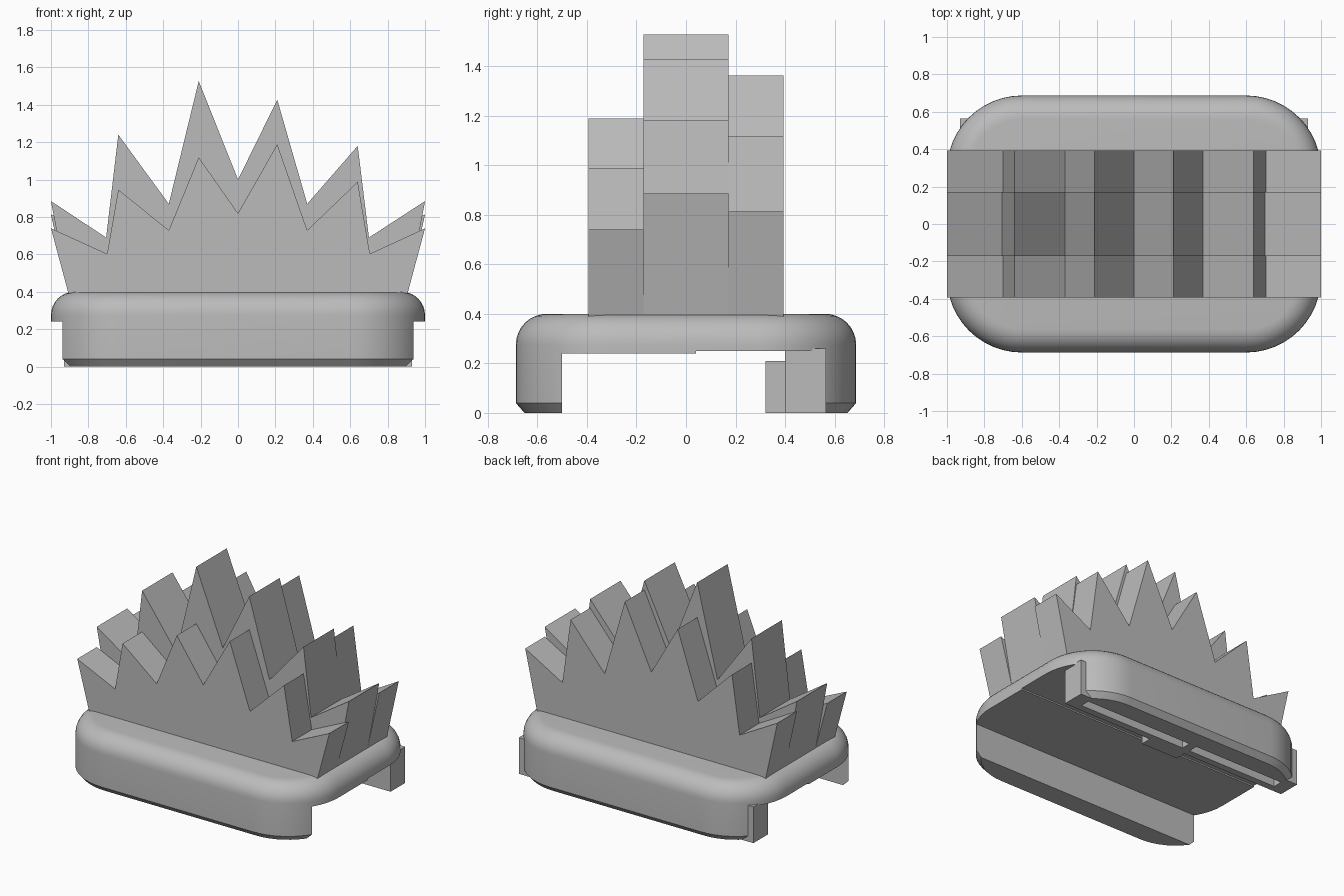
import bpy, bmesh, math

cube = bpy.data.objects.get("Cube")
if cube:
    bpy.data.objects.remove(cube, do_unlink=True)

grey = bpy.data.materials.new("grey plastic")
grey.use_nodes = True
colour = (0.5, 0.5, 0.5, 1)
grey.diffuse_color = colour
grey.node_tree.nodes["Principled BSDF"].inputs["Base Color"].default_value = colour


def finish(bm, name):
    bmesh.ops.recalc_face_normals(bm, faces=bm.faces[:])
    mesh = bpy.data.meshes.new(name)
    bm.to_mesh(mesh)
    bm.free()
    mesh.materials.append(grey)
    obj = bpy.data.objects.new(name, mesh)
    bpy.context.collection.objects.link(obj)
    return obj


def box(name, xs, ys, zs):
    bm = bmesh.new()
    bmesh.ops.create_cube(bm, size=1)
    for v in bm.verts:
        for i, (low, high) in enumerate((xs, ys, zs)):
            v.co[i] = high if v.co[i] > 0 else low
    return finish(bm, name)


def rounded_outline(inset, half_x=1.0, half_y=0.687, radius=0.4, steps=12):
    points = []
    for corner, (sx, sy) in enumerate(((1, 1), (-1, 1), (-1, -1), (1, -1))):
        for i in range(steps + 1):
            a = math.pi / 2 * (corner + i / steps)
            r = radius - inset
            points.append((sx * (half_x - radius) + r * math.cos(a),
                           sy * (half_y - radius) + r * math.sin(a)))
    return points


def cut(target, xs, ys, zs):
    cutter = box("cutter", xs, ys, zs)
    cutter.hide_render = True
    mod = target.modifiers.new("cut", "BOOLEAN")
    mod.operation = "DIFFERENCE"
    mod.solver = "EXACT"
    mod.object = cutter
    bpy.context.view_layer.objects.active = target
    bpy.ops.object.modifier_apply(modifier=mod.name)
    bpy.data.objects.remove(cutter, do_unlink=True)


# Rounded base: chamfered below, rolled over at the top
rings = [(0.035, 0), (0, 0.04)]
roll = 0.125
for i in range(9):
    a = math.pi / 2 * i / 8
    rings.append((roll * (1 - math.cos(a)), 0.4 - roll + roll * math.sin(a)))
bm = bmesh.new()
loops = [[bm.verts.new((x, y, z)) for x, y in rounded_outline(inset)]
         for inset, z in rings]
for low, high in zip(loops, loops[1:]):
    for i in range(len(low)):
        j = (i + 1) % len(low)
        bm.faces.new((low[i], low[j], high[j], high[i]))
bm.faces.new(loops[0][::-1])
bm.faces.new(loops[-1])
base = finish(bm, "base")

# Stepped channel along the underside, leaving a rail front and back
cut(base, (-2, 2), (-0.5, 0.045), (-1, 0.24))
cut(base, (-2, 2), (0.04, 0.52), (-1, 0.25))
bpy.ops.object.select_all(action="DESELECT")
base.select_set(True)
bpy.context.view_layer.objects.active = base
bpy.ops.object.shade_smooth_by_angle(angle=math.radians(30))

# Clip bar behind the slot, with end blocks and a middle stub
box("clip_bar", (-0.9, 0.9), (0.4, 0.45), (0, 0.252))
box("clip_bridge", (-0.1, -0.04), (0.44, 0.53), (0, 0.252))
box("clip_stub", (-0.1, 0.2), (0.32, 0.41), (0, 0.21))
for side, name in ((1, "left"), (-1, "right")):
    xs = sorted((side * 0.83, side * 0.93))
    box(name + "_end_block", xs, (0.4, 0.565), (0, 0.26))

# Three spiky crests: one outline, scaled in height and mirrored
spikes = [(-0.905, 0.38), (-1, 0.885), (-0.705, 0.69), (-0.64, 1.24),
          (-0.37, 0.87), (-0.21, 1.527), (0, 1.0), (0.21, 1.427),
          (0.37, 0.87), (0.64, 1.18), (0.7, 0.69), (1, 0.885), (0.905, 0.38)]


def crest(name, y0, y1, height, side):
    bm = bmesh.new()
    front = bm.faces.new([bm.verts.new((side * x, y0, 0.4 + (z - 0.4) * height))
                          for x, z in spikes])
    ext = bmesh.ops.extrude_face_region(bm, geom=[front], use_keep_orig=True)
    for v in ext["geom"]:
        if isinstance(v, bmesh.types.BMVert):
            v.co.y = y1
    return finish(bm, name)


crest("front_crest", -0.393, -0.172, 0.7, -1)
crest("middle_crest", -0.172, 0.172, 1.0, 1)
crest("back_crest", 0.172, 0.393, 0.853, -1)
